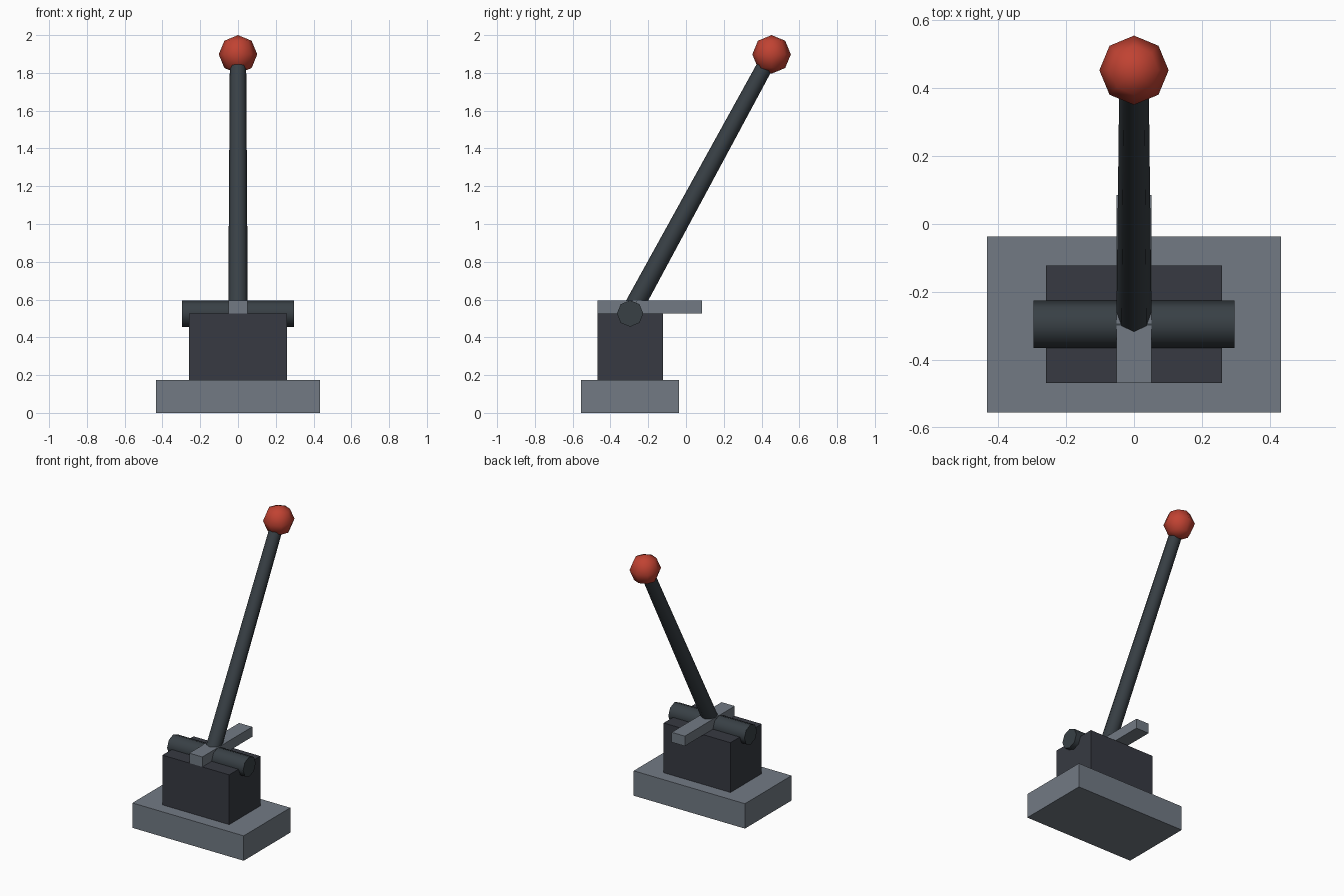
import bpy
import math
from mathutils import Vector

if "Cube" in bpy.data.objects:
    bpy.data.objects.remove(bpy.data.objects["Cube"])


def material(name, color):
    m = bpy.data.materials.new(name)
    m.diffuse_color = (*color, 1)
    m.use_nodes = True
    m.node_tree.nodes["Principled BSDF"].inputs["Base Color"].default_value = m.diffuse_color
    return m


steel = material("steel grey", (0.168, 0.195, 0.231))
housing = material("dark housing", (0.038, 0.042, 0.054))
iron = material("dark iron", (0.040, 0.051, 0.060))
red = material("knob red", (0.53, 0.055, 0.032))


def finish(name, mat):
    ob = bpy.context.object
    ob.name = name
    ob.data.materials.append(mat)
    return ob


def box(name, lo, hi, mat):
    lo, hi = Vector(lo), Vector(hi)
    bpy.ops.mesh.primitive_cube_add(size=1, location=(lo + hi) / 2)
    bpy.context.object.scale = hi - lo
    bpy.ops.object.transform_apply(location=False, rotation=False, scale=True)
    return finish(name, mat)


def rod(name, start, end, r1, r2, mat):
    start, end = Vector(start), Vector(end)
    axis = end - start
    bpy.ops.mesh.primitive_cone_add(
        vertices=8, radius1=r1, radius2=r2, depth=axis.length,
        location=(start + end) / 2,
        rotation=axis.to_track_quat('Z', 'Y').to_euler())
    bpy.ops.object.shade_smooth_by_angle(angle=math.radians(60))
    return finish(name, mat)


# Base, housing and the guide bar on top
box("base_plate", (-0.433, -0.555, 0), (0.433, -0.037, 0.175), steel)
box("housing_block", (-0.26, -0.469, 0.175), (0.26, -0.123, 0.525), housing)
box("guide_bar", (-0.051, -0.469, 0.525), (0.051, 0.086, 0.595), steel)

# Pivot pin and the tilted lever
pivot = (0, -0.296, 0.526)
knob = (0, 0.453, 1.9)
rod("pivot_pin", (-0.296, *pivot[1:]), (0.296, *pivot[1:]), 0.07, 0.07, iron)
rod("lever_shaft", pivot, knob, 0.052, 0.043, iron)

# Knob
bpy.ops.mesh.primitive_uv_sphere_add(segments=8, ring_count=4, radius=0.102,
                                     location=(0, 0.453, 1.898))
bpy.ops.object.shade_smooth()
finish("knob", red)
